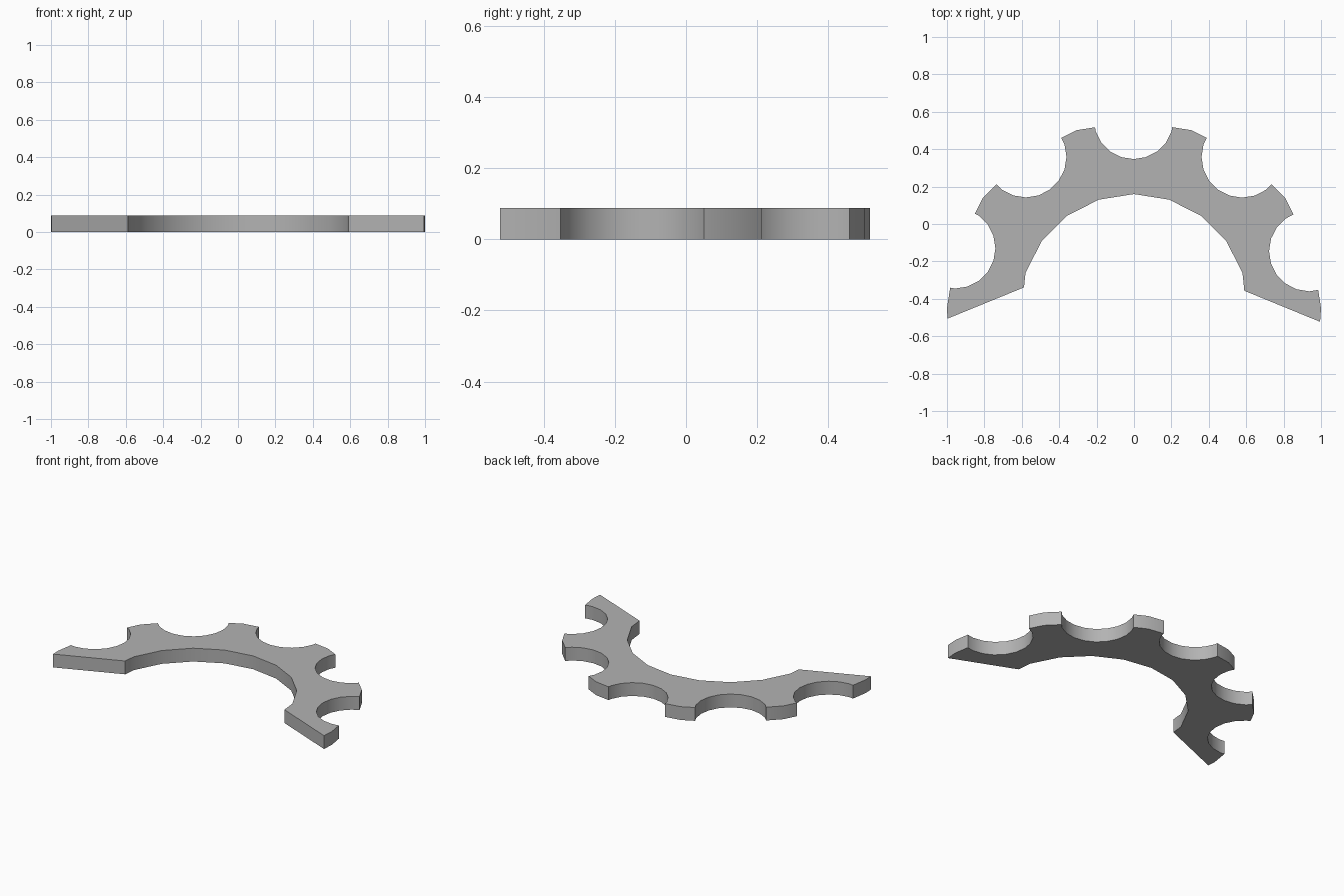
import bpy
import bmesh
from math import sin, cos, radians

HEIGHT = 0.088
HUB_Y = -0.45      # centre of the arc
OUTER, INNER = 1.0, 0.61

cube = bpy.data.objects.get("Cube")
if cube:
    bpy.data.objects.remove(cube, do_unlink=True)

grey = bpy.data.materials.new("plain grey")
grey.use_nodes = True
colour = (0.45, 0.45, 0.45, 1)
grey.diffuse_color = colour
grey.node_tree.nodes["Principled BSDF"].inputs["Base Color"].default_value = colour


def arc(radius, start, stop, step, cx=0.0, cy=HUB_Y):
    return [(cx + radius * cos(radians(a)), cy + radius * sin(radians(a)))
            for a in range(start, stop, step)]


def prism(name, outline, z0, z1):
    """Extrude a closed outline upwards into a solid."""
    bm = bmesh.new()
    face = bm.faces.new([bm.verts.new((x, y, z0)) for x, y in outline])
    top = bmesh.ops.extrude_face_region(bm, geom=[face])["geom"]
    verts = [g for g in top if isinstance(g, bmesh.types.BMVert)]
    bmesh.ops.translate(bm, verts=verts, vec=(0, 0, z1 - z0))
    bmesh.ops.recalc_face_normals(bm, faces=bm.faces)
    mesh = bpy.data.meshes.new(name)
    bm.to_mesh(mesh)
    bm.free()
    mesh.materials.append(grey)
    obj = bpy.data.objects.new(name, mesh)
    bpy.context.collection.objects.link(obj)
    return obj


# Arched plate: outer rim, slanted left end, inner rim, slanted right end
outline = ([(0.995, -0.523)] + arc(OUTER, 0, 181, 18) + [(-0.997, -0.506)]
           + [(-0.588, -0.339)] + arc(INNER, 162, 17, -18) + [(0.59, -0.357)])
plate = prism("notched_arch", outline, 0, HEIGHT)

# Round notches along the outer rim: centre x, centre y, radius
notches = [(0.937, -0.145, 0.215), (0.578, 0.358, 0.217), (-0.002, 0.56, 0.213),
           (-0.578, 0.359, 0.217), (-0.956, -0.13, 0.215)]
bpy.context.view_layer.objects.active = plate
plate.select_set(True)
for x, y, r in notches:
    cutter = prism("notch_cutter", arc(r, 0, 360, 18, x, y), -0.1, HEIGHT + 0.1)
    cutter.hide_render = True
    cut = plate.modifiers.new("notch", "BOOLEAN")
    cut.operation = "DIFFERENCE"
    cut.solver = "EXACT"
    cut.object = cutter
    bpy.ops.object.modifier_apply(modifier=cut.name)
    bpy.data.objects.remove(cutter, do_unlink=True)

# Smooth curved walls, crisp corners
bpy.ops.object.shade_smooth_by_angle(angle=radians(30))
